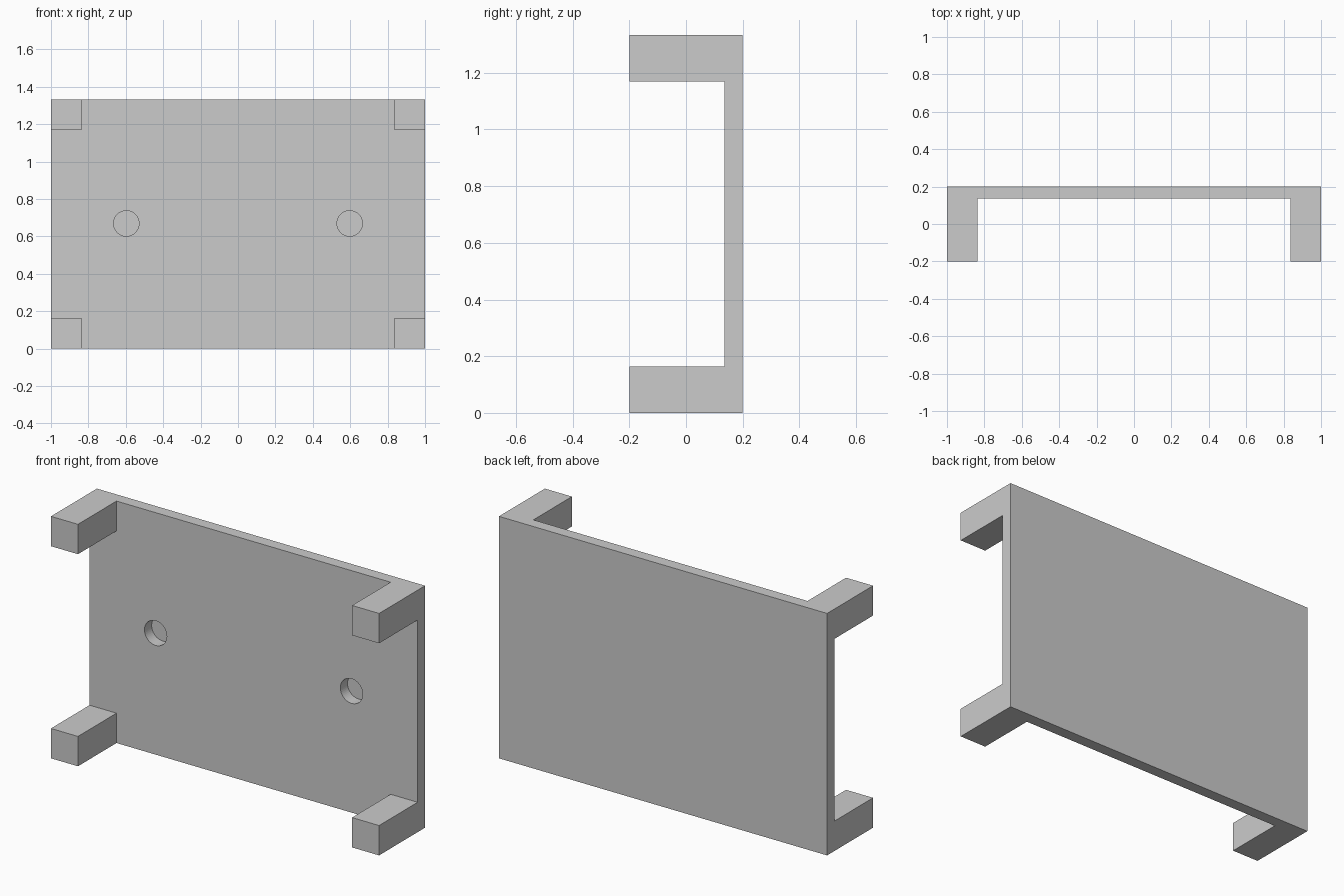
import bpy, bmesh, math
from mathutils import Matrix, Vector

if "Cube" in bpy.data.objects:
    bpy.data.objects.remove(bpy.data.objects["Cube"])

W, H = 1.0, 1.333            # half width, full height
BACK, FACE, TIP = 0.2, 0.1355, -0.2   # y of back, plate face and leg ends
LEG = 0.1645                 # leg thickness in x and z
HOLE_X, HOLE_R = 0.597, 0.068


def make_object(name, bm):
    mesh = bpy.data.meshes.new(name)
    bm.to_mesh(mesh)
    bm.free()
    obj = bpy.data.objects.new(name, mesh)
    bpy.context.collection.objects.link(obj)
    return obj


# Flat plate, sliced so that each front corner is its own face
bm = bmesh.new()
size = Matrix.Diagonal((2 * W, BACK - FACE, H, 1))
bmesh.ops.create_cube(bm, size=1, matrix=Matrix.Translation((0, (BACK + FACE) / 2, H / 2)) @ size)
for co, no in (((LEG - W, 0, 0), (1, 0, 0)), ((W - LEG, 0, 0), (1, 0, 0)),
               ((0, 0, LEG), (0, 0, 1)), ((0, 0, H - LEG), (0, 0, 1))):
    bmesh.ops.bisect_plane(bm, geom=bm.verts[:] + bm.edges[:] + bm.faces[:],
                           plane_co=co, plane_no=no)

# Four corner legs pulled out towards the front
bm.normal_update()
corners = []
for f in bm.faces:
    c = f.calc_center_median()
    if f.normal.y < -0.9 and abs(c.x) > W - LEG and abs(c.z - H / 2) > H / 2 - LEG:
        corners.append(f)
ext = bmesh.ops.extrude_discrete_faces(bm, faces=corners)
for f in ext["faces"]:
    bmesh.ops.translate(bm, verts=f.verts[:], vec=Vector((0, TIP - FACE, 0)))
bmesh.ops.remove_doubles(bm, verts=bm.verts[:], dist=1e-5)
bmesh.ops.dissolve_limit(bm, angle_limit=0.01, verts=bm.verts[:], edges=bm.edges[:])
bmesh.ops.recalc_face_normals(bm, faces=bm.faces[:])
plate = make_object("plate_with_corner_legs", bm)

# Two blind round holes that stop just short of the back
bm = bmesh.new()
depth = 0.3
for x in (-HOLE_X, HOLE_X):
    place = Matrix.Translation((x, BACK - 0.002 - depth / 2, H / 2 + 0.003))
    bmesh.ops.create_cone(bm, cap_ends=True, segments=48, radius1=HOLE_R, radius2=HOLE_R,
                          depth=depth, matrix=place @ Matrix.Rotation(math.pi / 2, 4, 'X'))
bmesh.ops.recalc_face_normals(bm, faces=bm.faces[:])
cutter = make_object("hole_cutter", bm)
cutter.hide_render = True
cutter.hide_set(True)

mod = plate.modifiers.new("holes", 'BOOLEAN')
mod.operation = 'DIFFERENCE'
mod.solver = 'EXACT'
mod.object = cutter
